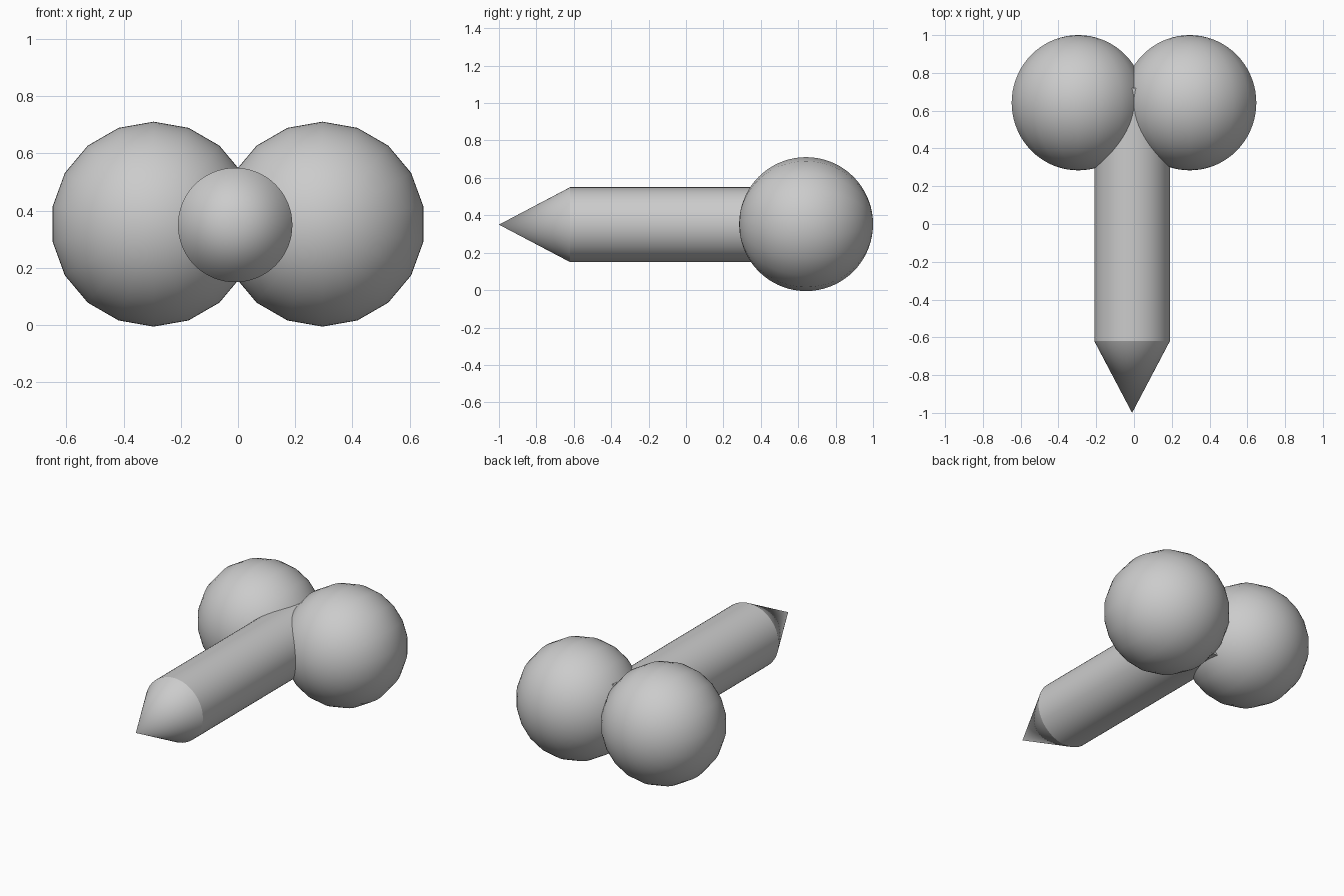
import bpy
from math import radians

if "Cube" in bpy.data.objects:
    bpy.data.objects.remove(bpy.data.objects["Cube"], do_unlink=True)

# One grey for the whole model
grey = bpy.data.materials.new("plain_grey")
grey.use_nodes = True
colour = (0.6, 0.6, 0.6, 1)
grey.diffuse_color = colour
grey.node_tree.nodes["Principled BSDF"].inputs["Base Color"].default_value = colour

CENTRE_Z = 0.353
SHAFT_RADIUS = 0.2
SHAFT_X = -0.01
TIP_Y, SHOULDER_Y, SHAFT_END_Y = -1.0, -0.62, 0.72


def finish(name):
    """Name, colour and smooth the part just added."""
    part = bpy.context.object
    part.name = name
    part.data.materials.append(grey)
    bpy.ops.object.shade_smooth_by_angle(angle=radians(25))
    return part


# Two overlapping balls at the back, poles along y
for side, x in (("left", 0.295), ("right", -0.295)):
    bpy.ops.mesh.primitive_uv_sphere_add(
        segments=18, ring_count=36, radius=0.358,
        location=(x, 0.642, CENTRE_Z), rotation=(radians(90), 0, 0))
    finish(side + "_ball")

# Straight shaft running forward from between the balls
bpy.ops.mesh.primitive_cylinder_add(
    vertices=64, radius=SHAFT_RADIUS, depth=SHAFT_END_Y - SHOULDER_Y,
    location=(SHAFT_X, (SHAFT_END_Y + SHOULDER_Y) / 2, CENTRE_Z - 0.003),
    rotation=(radians(90), 0, 0))
finish("shaft")

# Pointed cone on the front end
bpy.ops.mesh.primitive_cone_add(
    vertices=64, radius1=SHAFT_RADIUS, radius2=0, depth=SHOULDER_Y - TIP_Y,
    location=(SHAFT_X, (SHOULDER_Y + TIP_Y) / 2, CENTRE_Z - 0.003),
    rotation=(radians(90), 0, 0))
finish("front_cone")
